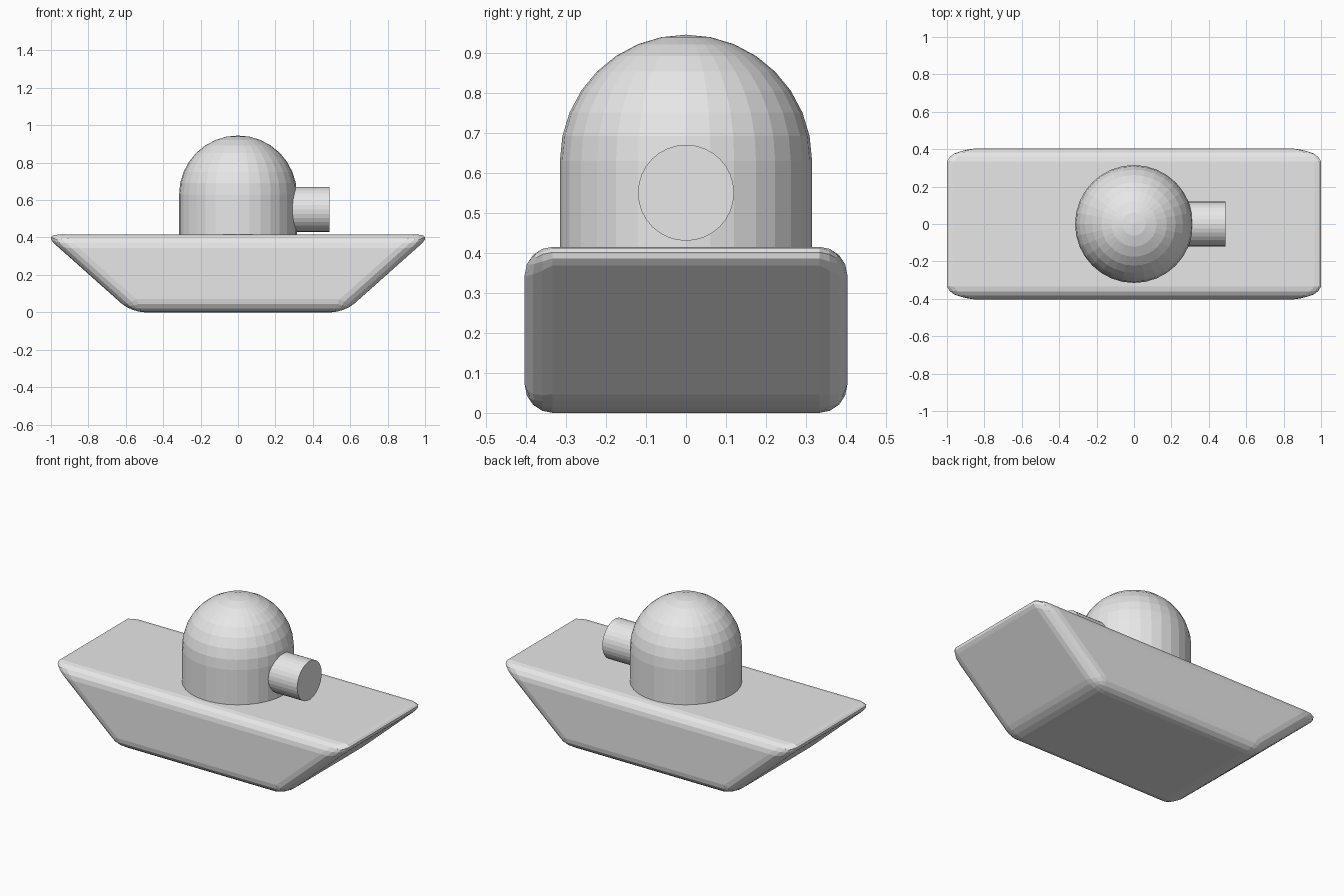
import bpy, bmesh, math
from mathutils import Matrix

if "Cube" in bpy.data.objects:
    bpy.data.objects.remove(bpy.data.objects["Cube"])

grey = bpy.data.materials.new("light grey")
grey.diffuse_color = (0.8, 0.8, 0.8, 1)
grey.use_nodes = True
grey.node_tree.nodes["Principled BSDF"].inputs["Base Color"].default_value = grey.diffuse_color


def add_part(name, bm):
    bmesh.ops.recalc_face_normals(bm, faces=bm.faces[:])
    mesh = bpy.data.meshes.new(name)
    bm.to_mesh(mesh)
    bm.free()
    mesh.materials.append(grey)
    obj = bpy.data.objects.new(name, mesh)
    bpy.context.collection.objects.link(obj)
    return obj


# Hull: trapezoid profile extruded across the width, all edges rounded
HALF_WIDTH, HEIGHT = 0.403, 0.415
bm = bmesh.new()
profile = [(-0.57, 0), (0.57, 0), (1.036, HEIGHT), (-1.036, HEIGHT)]
face = bm.faces.new([bm.verts.new((x, -HALF_WIDTH, z)) for x, z in profile])
extruded = bmesh.ops.extrude_face_region(bm, geom=[face])
bmesh.ops.translate(bm, vec=(0, 2 * HALF_WIDTH, 0),
                    verts=[v for v in extruded["geom"] if isinstance(v, bmesh.types.BMVert)])
hull = add_part("hull", bm)
bevel = hull.modifiers.new("rounded edges", "BEVEL")
bevel.width = 0.07
bevel.segments = 4
bevel.limit_method = 'NONE'

# Turret: hemisphere whose open rim is extruded down to the deck
RADIUS, DOME_Z = 0.315, 0.63
bm = bmesh.new()
bmesh.ops.create_uvsphere(bm, u_segments=32, v_segments=16, radius=RADIUS)
bmesh.ops.delete(bm, geom=[v for v in bm.verts if v.co.z < -0.001], context='VERTS')
rim = [e for e in bm.edges if e.is_boundary]
walls = bmesh.ops.extrude_edge_only(bm, edges=rim)
bmesh.ops.translate(bm, vec=(0, 0, 0.41 - DOME_Z),
                    verts=[v for v in walls["geom"] if isinstance(v, bmesh.types.BMVert)])
bmesh.ops.holes_fill(bm, edges=[e for e in bm.edges if e.is_boundary], sides=0)
add_part("turret_dome", bm).location.z = DOME_Z

# Barrel: short cylinder pointing along +x, rooted inside the turret
START, END = 0.2, 0.49
bm = bmesh.new()
bmesh.ops.create_cone(bm, cap_ends=True, segments=32, radius1=0.12, radius2=0.12,
                      depth=END - START, matrix=Matrix.Rotation(math.pi / 2, 4, 'Y'))
add_part("barrel", bm).location = ((START + END) / 2, 0, 0.55)
